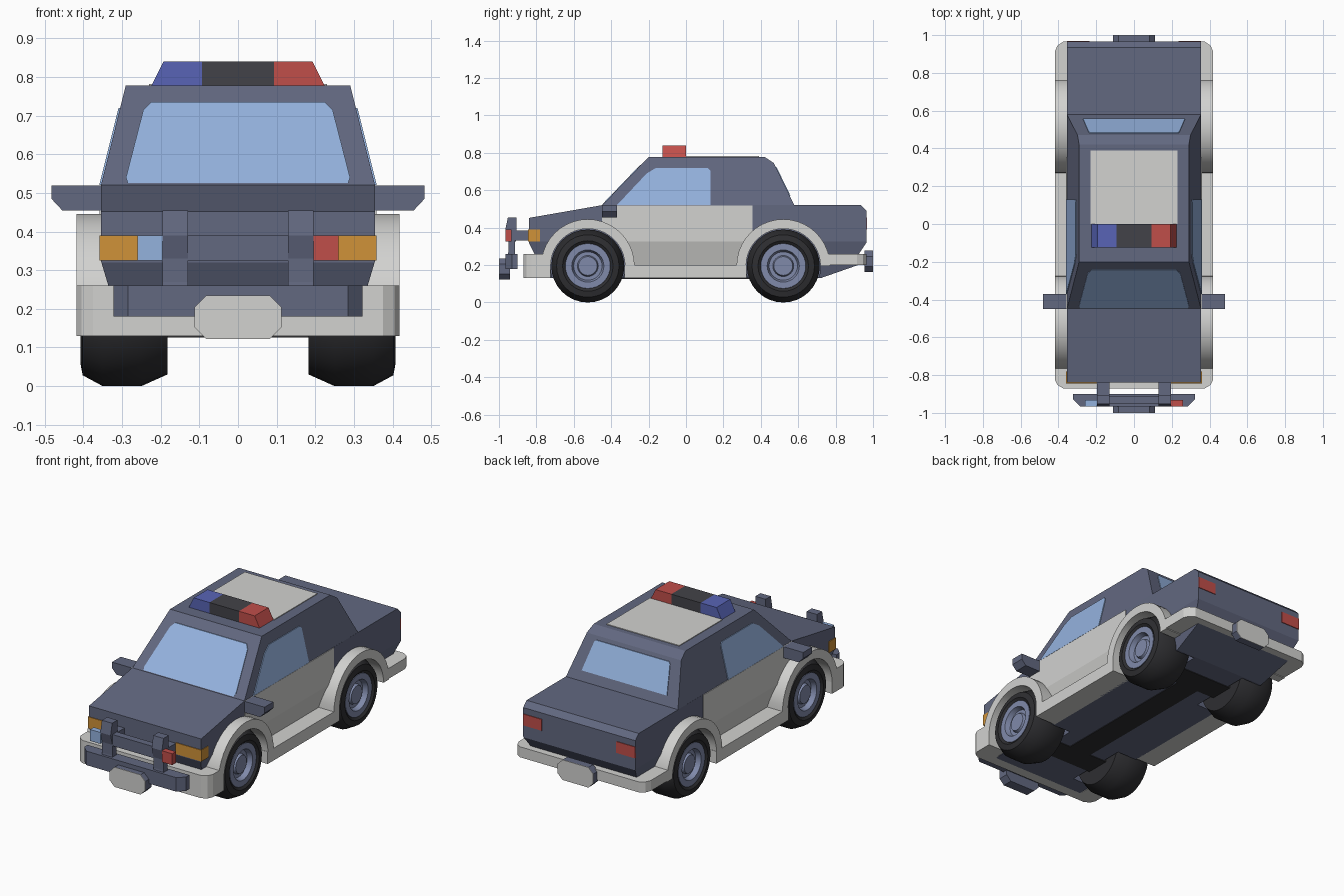
import bpy, bmesh, math
from math import sin, cos, pi, atan2, sqrt

if "Cube" in bpy.data.objects:
    bpy.data.objects.remove(bpy.data.objects["Cube"])


def material(name, r, g, b):
    m = bpy.data.materials.new(name)
    lin = [((c / 255 + 0.055) / 1.055) ** 2.4 for c in (r, g, b)]
    m.diffuse_color = (*lin, 1)
    m.use_nodes = True
    m.node_tree.nodes["Principled BSDF"].inputs["Base Color"].default_value = m.diffuse_color
    return m


SLATE = material("slate body", 98, 104, 128)
WHITE = material("off white", 210, 210, 208)
GLASS = material("window blue", 148, 178, 222)
RED = material("lamp red", 192, 78, 74)
BLUE = material("beacon blue", 88, 100, 182)
ORANGE = material("indicator orange", 208, 146, 56)
GREY = material("bar grey", 66, 66, 72)
TYRE = material("tyre black", 46, 46, 49)
RIM = material("rim steel", 128, 138, 170)


def finish(bm, name, mat, smooth=False):
    bmesh.ops.remove_doubles(bm, verts=bm.verts, dist=1e-5)
    bmesh.ops.recalc_face_normals(bm, faces=bm.faces)
    if smooth:
        for f in bm.faces:
            f.smooth = True
        for e in bm.edges:
            e.smooth = e.calc_face_angle(0) < 0.5
    me = bpy.data.meshes.new(name)
    bm.to_mesh(me)
    bm.free()
    me.materials.append(mat)
    ob = bpy.data.objects.new(name, me)
    bpy.context.collection.objects.link(ob)
    return ob


def add_prism(bm, pts, axis, a, b):
    place = {'x': lambda t, u, v: (t, u, v),
             'y': lambda t, u, v: (u, t, v),
             'z': lambda t, u, v: (u, v, t)}[axis]
    lo = [bm.verts.new(place(a, u, v)) for u, v in pts]
    hi = [bm.verts.new(place(b, u, v)) for u, v in pts]
    bm.faces.new(lo)
    bm.faces.new(hi)
    n = len(pts)
    for i in range(n):
        j = (i + 1) % n
        bm.faces.new((lo[i], lo[j], hi[j], hi[i]))


def prism(name, pts, axis, a, b, mat, mirror=False, smooth=False):
    bm = bmesh.new()
    add_prism(bm, pts, axis, a, b)
    if mirror:
        if axis == 'x':
            add_prism(bm, pts, axis, -a, -b)
        else:
            add_prism(bm, [(-u, v) for u, v in pts], axis, a, b)
    return finish(bm, name, mat, smooth)


def box(name, x, y, z, mat, mirror=False):
    return prism(name, [(y[0], z[0]), (y[1], z[0]), (y[1], z[1]), (y[0], z[1])],
                 'x', x[0], x[1], mat, mirror)


def half_width(z):
    """Half width of the car shell at height z."""
    return 0.355 - 0.3 * max(0, 0.325 - z) - 0.25 * max(0, z - 0.52)


def fitted(name, pts, mat, plate=False):
    """Side profile whose flanks follow the shell; plate = thin skins on both flanks."""
    bm = bmesh.new()
    if plate:
        for s in (-1, 1):
            add_prism(bm, pts, 'x', s * 0.997, s * 1.004)
    else:
        add_prism(bm, pts, 'x', -1, 1)
    bmesh.ops.bisect_plane(bm, geom=bm.verts[:] + bm.edges[:] + bm.faces[:],
                           plane_co=(0, 0, 0.325), plane_no=(0, 0, 1))
    for v in bm.verts:
        v.co.x = math.copysign(half_width(v.co.z) + abs(v.co.x) - 1, v.co.x)
    return finish(bm, name, mat)


def slanted_plate(name, pts, y_at, mat):
    """Thin (x, z) plate laid on a slanted front or rear plane."""
    ob = prism(name, pts, 'y', -0.004, 0.004, mat)
    for v in ob.data.vertices:
        v.co.y += y_at(v.co.z)
    return ob


def lathe(name, profile, y, z, side, mat, n=32):
    bm = bmesh.new()
    rings = [[bm.verts.new((side * x, y + r * cos(2 * pi * i / n), z + r * sin(2 * pi * i / n)))
              for i in range(n)] for x, r in profile]
    for p, q in zip(rings, rings[1:]):
        for i in range(n):
            j = (i + 1) % n
            bm.faces.new((p[i], p[j], q[j], q[i]))
    return finish(bm, name, mat, True)


def arc(cy, r, a0, a1, n):
    return [(cy + r * cos(a0 + (a1 - a0) * i / n), WZ + r * sin(a0 + (a1 - a0) * i / n))
            for i in range(n + 1)]


WZ, FRONT, REAR = 0.195, -0.525, 0.52

# lower shell with wheel wells cut out
body = fitted("body", [(-0.84, 0.452), (-0.84, 0.32), (-0.81, 0.26), (-0.81, 0.13), (0.72, 0.13),
                       (0.92, 0.2), (0.925, 0.26), (0.965, 0.32), (0.965, 0.49), (0.935, 0.52),
                       (-0.45, 0.52)], SLATE)
bm = bmesh.new()
for cy in (FRONT, REAR):
    for s in (-1, 1):
        add_prism(bm, arc(cy, 0.2, 0, 2 * pi * 31 / 32, 31), 'x', s * 0.17, s * 0.6)
cutter = finish(bm, "wheel_well_cutter", SLATE)
cutter.hide_render = True
mod = body.modifiers.new("wells", 'BOOLEAN')
mod.operation = 'DIFFERENCE'
mod.solver = 'EXACT'
mod.object = cutter
cut_mesh = bpy.data.meshes.new_from_object(
    body.evaluated_get(bpy.context.evaluated_depsgraph_get()))
body.modifiers.clear()
body.data = cut_mesh
bpy.data.objects.remove(cutter)

# cabin, windows and roof panel
fitted("cabin", [(-0.45, 0.518), (-0.2, 0.778), (0.42, 0.778), (0.47, 0.745), (0.58, 0.518)], SLATE)
fitted("side_windows", [(-0.37, 0.52), (-0.21, 0.69), (-0.16, 0.72), (0.115, 0.72),
                        (0.13, 0.705), (0.13, 0.52)], GLASS, plate=True)
slanted_plate("windshield", [(-0.285, 0.525), (0.285, 0.525), (0.29, 0.54), (0.245, 0.715),
                             (0.225, 0.735), (-0.225, 0.735), (-0.245, 0.715), (-0.29, 0.54)],
              lambda z: -0.45 + (z - 0.518) * 0.25 / 0.26, GLASS)
slanted_plate("rear_window", [(-0.27, 0.57), (0.27, 0.57), (0.24, 0.715), (0.23, 0.725),
                              (-0.23, 0.725), (-0.24, 0.715)],
              lambda z: 0.58 - (z - 0.518) * 0.11 / 0.227, GLASS)
box("roof_panel", (-0.23, 0.23), (0.0, 0.39), (0.776, 0.782), WHITE)

# white door panels, edged by the wheel arches
a_r, a_f = atan2(0.153, -0.165), atan2(0.212, 0.075)
fitted("door_panels", [(-0.45, 0.519), (0.355, 0.519)] + arc(REAR, 0.225, a_r, pi, 6)
       + arc(FRONT, 0.225, 0, a_f, 8), WHITE, plate=True)

# wheel arches, sills and bumpers
for label, cy in (("front", FRONT), ("rear", REAR)):
    prism(label + "_arches", arc(cy, 0.25, 0, pi, 20) + arc(cy, 0.199, pi, 0, 20),
          'x', 0.29, 0.418, WHITE, mirror=True, smooth=True)
box("sills", (0.285, 0.418), (-0.328, 0.323), (0.13, 0.2), WHITE, mirror=True)


def bumper(name, y0, y1, y2, y3, z0, z1):
    half = [(0.30, y1), (0.30, y0), (0.418, y0), (0.418, y2), (0.405, y2 + (y3 - y2) * 0.6),
            (0.375, y3)]
    prism(name, half + [(-x, y) for x, y in reversed(half)], 'z', z0, z1, WHITE)


bumper("front_bumper", -0.724, -0.79, -0.825, -0.87, 0.13, 0.26)
bumper("rear_bumper", 0.719, 0.88, 0.915, 0.965, 0.2, 0.26)

# roof light bar
pod = [(0.093, 0.776), (0.225, 0.776), (0.193, 0.84), (0.093, 0.84)]
prism("red_beacon", pod, 'y', -0.125, 0, RED)
prism("blue_beacon", [(-x, z) for x, z in pod], 'y', -0.125, 0, BLUE)
box("beacon_centre", (-0.093, 0.093), (-0.125, 0), (0.776, 0.84), GREY)

# mirrors
prism("side_mirrors", [(0.33, 0.455), (0.455, 0.455), (0.483, 0.485), (0.483, 0.519), (0.33, 0.519)],
      'y', -0.45, -0.37, SLATE, mirror=True)

# push bar at the nose
prism("push_bar_posts", [(-0.905, 0.2), (-0.915, 0.27), (-0.915, 0.33), (-0.905, 0.39),
                         (-0.905, 0.455), (-0.952, 0.455), (-0.966, 0.39), (-0.95, 0.33),
                         (-0.95, 0.27), (-0.96, 0.2)], 'x', 0.13, 0.195, SLATE, mirror=True)
prism("push_bar_base", [(-0.322, -0.9), (0.322, -0.9), (0.322, -0.93), (0.285, -0.966),
                        (-0.285, -0.966), (-0.322, -0.93)], 'z', 0.18, 0.26, SLATE)
box("push_bar_crossbar", (-0.135, 0.135), (-0.95, -0.91), (0.325, 0.39), SLATE)
box("push_bar_struts", (0.13, 0.195), (-0.93, -0.82), (0.33, 0.385), SLATE, mirror=True)
box("push_bar_red_lamp", (0.195, 0.26), (-0.966, -0.933), (0.325, 0.39), RED)
box("push_bar_pale_lamp", (-0.26, -0.195), (-0.966, -0.933), (0.325, 0.39), GLASS)

# corner indicators and tail lamps
box("indicators", (0.195, 0.359), (-0.844, -0.78), (0.325, 0.39), ORANGE, mirror=True)
box("tail_lamps", (0.235, 0.355), (0.96, 0.969), (0.39, 0.455), RED, mirror=True)

# registration plates: dark block with a pale face
for label, s, z0, z1, y0 in (("front", -1, 0.122, 0.235, 0.94), ("rear", 1, 0.162, 0.277, 0.955)):
    c = 0.03
    shape = [(-0.112, z0 + c), (-0.112 + c, z0), (0.112 - c, z0), (0.112, z0 + c),
             (0.112, z1 - c), (0.112 - c, z1), (-0.112 + c, z1), (-0.112, z1 - c)]
    prism(label + "_plate_block", shape, 'y', s * y0, s * 0.997, SLATE)
    prism(label + "_plate_face", shape, 'y', s * 0.997, s * 1.0, WHITE)

# drive shaft and axles under the floor
box("drive_shaft", (-0.07, 0.07), (FRONT, REAR), (0.126, 0.14), TYRE)
for label, cy in (("front", FRONT), ("rear", REAR)):
    box(label + "_axle", (-0.2, 0.2), (cy - 0.07, cy + 0.07), (0.126, 0.2), TYRE)

# wheels
tyre_profile = [(0.183, 0), (0.183, 0.165), (0.25, 0.195), (0.35, 0.195), (0.402, 0.167),
                (0.408, 0.135), (0.395, 0.118), (0.375, 0.115)]
rim_profile = [(0.375, 0.122), (0.4, 0.12), (0.4, 0.086), (0.372, 0.076), (0.372, 0.056),
               (0.388, 0.05), (0.388, 0)]
for label, cy in (("front", FRONT), ("rear", REAR)):
    for side, s in (("left", -1), ("right", 1)):
        lathe(f"{label}_{side}_tyre", tyre_profile, cy, WZ, s, TYRE)
        lathe(f"{label}_{side}_rim", rim_profile, cy, WZ, s, RIM)
